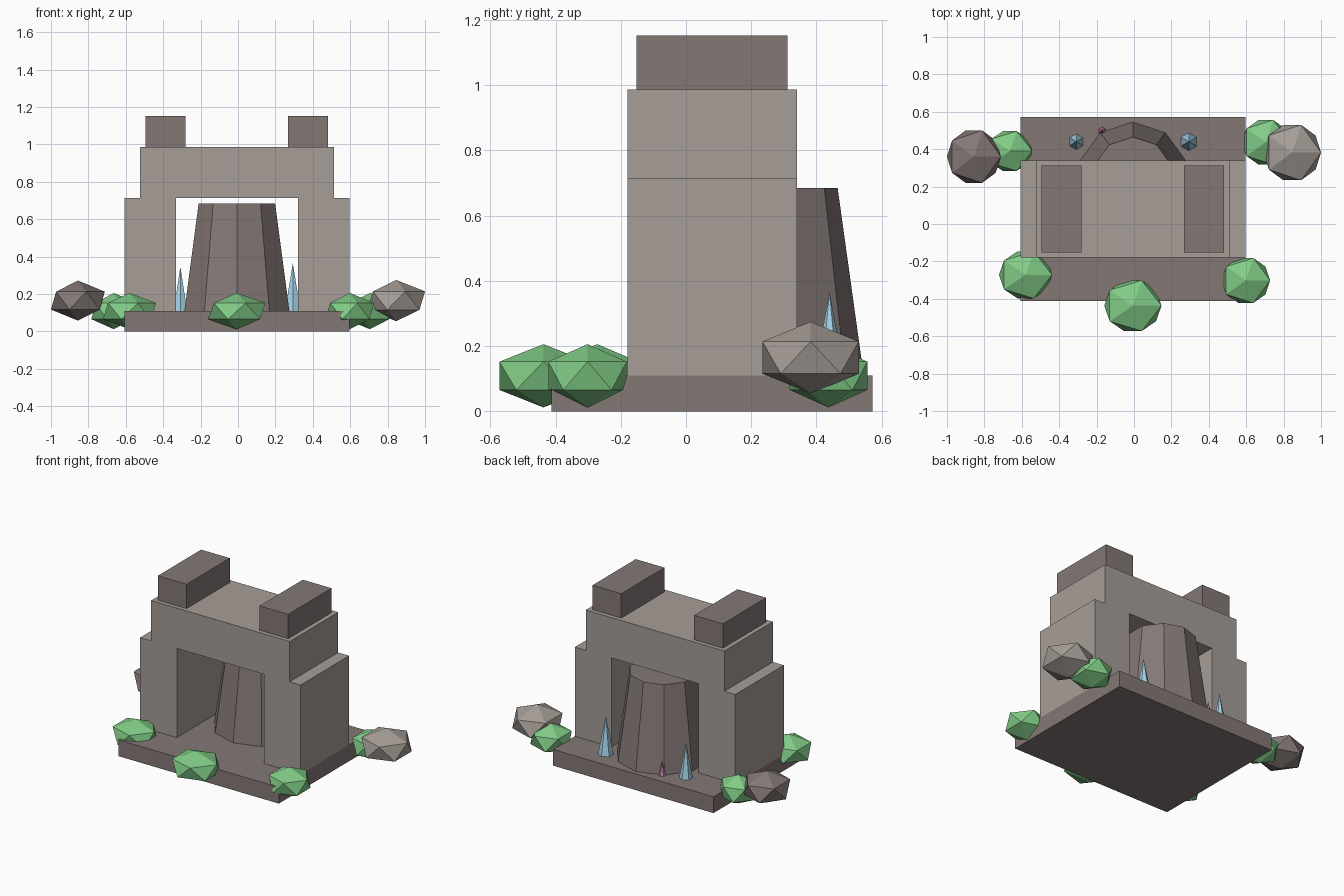
import bpy

if "Cube" in bpy.data.objects:
    bpy.data.objects.remove(bpy.data.objects["Cube"])

CX, CY = -0.006, 0.08      # centre of the stone arch
FLOOR = 0.11               # top of the base slab


def material(name, rgb):
    m = bpy.data.materials.new(name)
    m.diffuse_color = (*rgb, 1)
    m.use_nodes = True
    m.node_tree.nodes["Principled BSDF"].inputs["Base Color"].default_value = m.diffuse_color
    return m


STONE = material("light_stone", (0.38, 0.34, 0.31))
DARK = material("dark_stone", (0.23, 0.19, 0.18))
LEAF = material("leaf", (0.22, 0.60, 0.24))
BLUE = material("blue_crystal", (0.38, 0.66, 0.82))
PINK = material("pink_crystal", (0.70, 0.25, 0.50))


def finish(name, mat):
    ob = bpy.context.object
    ob.name = name
    ob.data.materials.append(mat)
    return ob


def box(name, mat, x, width, depth, z0, z1):
    bpy.ops.mesh.primitive_cube_add(size=1, location=(CX + x, CY, (z0 + z1) / 2))
    bpy.context.object.scale = (width, depth, z1 - z0)
    return finish(name, mat)


def cone(name, mat, sides, x, y, r1, r2, z1):
    bpy.ops.mesh.primitive_cone_add(vertices=sides, radius1=r1, radius2=r2,
                                    depth=z1 - FLOOR, location=(x, y, (FLOOR + z1) / 2))
    return finish(name, mat)


def lump(name, mat, x, y, z, half_x, half_y, half_z):
    # squashed icosahedron, sized by its visible half extents
    bpy.ops.mesh.primitive_ico_sphere_add(subdivisions=1, radius=1, location=(x, y, z))
    bpy.context.object.scale = (half_x / 0.8944, half_y / 0.8506, half_z)
    return finish(name, mat)


# stone arch
box("base_slab", DARK, 0, 1.202, 0.985, 0, FLOOR)
box("lintel", STONE, 0, 1.038, 0.52, 0.714, 0.987)
for side, s in (("left", -1), ("right", 1)):
    box(side + "_pillar", STONE, s * 0.4635, 0.275, 0.52, FLOOR, 0.714)
    box(side + "_top_block", DARK, s * 0.381, 0.215, 0.463, 0.987, 1.152)

# ten-sided tapered core behind the opening
cone("tapered_core", DARK, 10, CX, 0.25, 0.295, 0.215, 0.685)

# crystals
cone("left_crystal", BLUE, 6, -0.308, 0.44, 0.042, 0, 0.345)
cone("right_crystal", BLUE, 6, 0.293, 0.44, 0.048, 0, 0.365)
cone("small_crystal", PINK, 6, -0.17, 0.498, 0.021, 0, 0.21)

# bushes
for name, x, y, hx, hy in (("front_bush", -0.006, -0.437, 0.153, 0.135),
                           ("front_left_bush", -0.58, -0.272, 0.142, 0.125),
                           ("front_right_bush", 0.598, -0.302, 0.13, 0.12),
                           ("back_right_bush", 0.705, 0.437, 0.128, 0.119),
                           ("back_left_bush", -0.664, 0.39, 0.12, 0.106)):
    lump(name, LEAF, x, y, 0.109, hx, hy, 0.097)

# rocks
lump("right_rock", STONE, 0.846, 0.382, 0.165, 0.154, 0.148, 0.11)
lump("left_rock", DARK, -0.856, 0.36, 0.165, 0.144, 0.14, 0.107)
